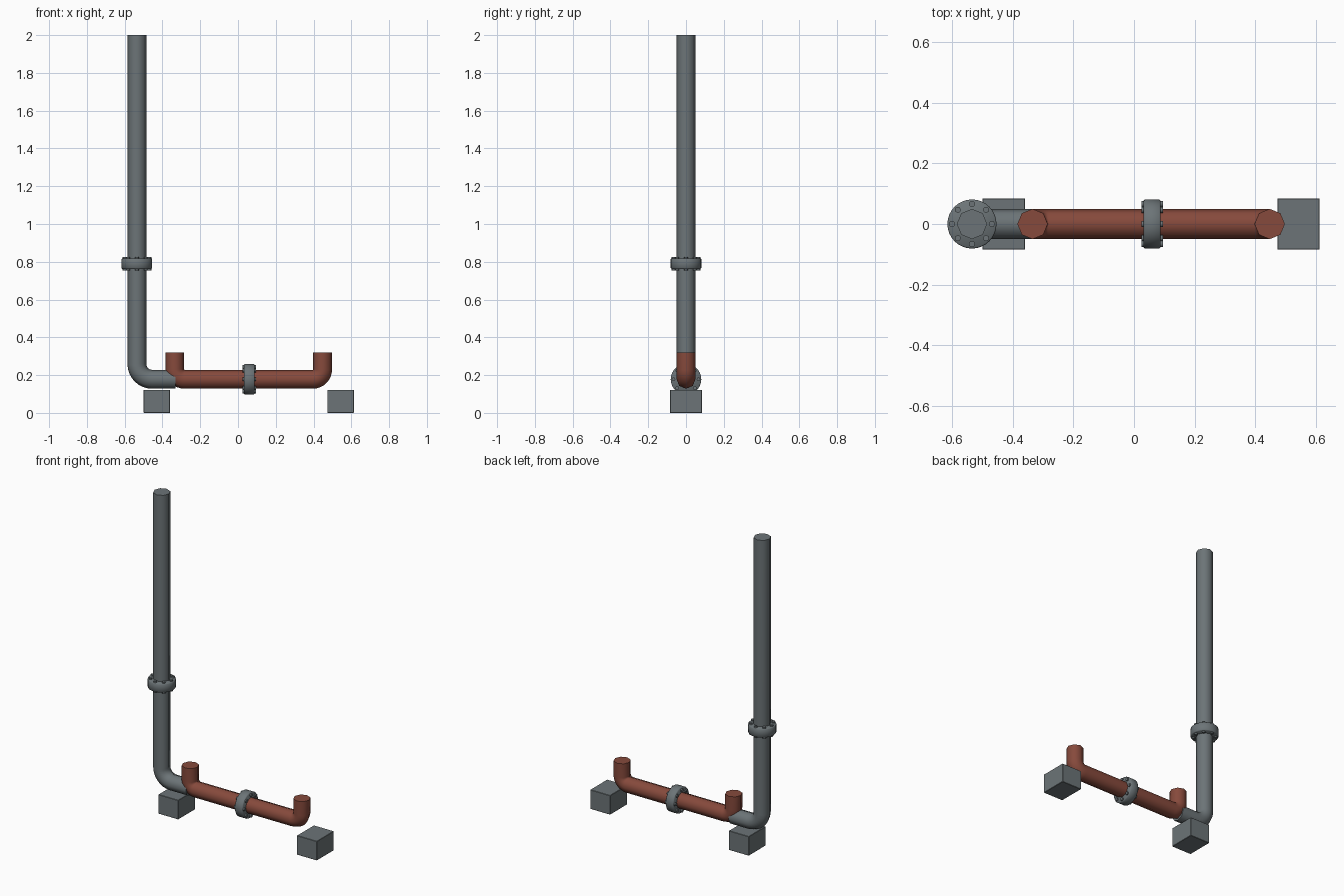
import bpy, bmesh, math
from mathutils import Vector, Matrix

if "Cube" in bpy.data.objects:
    bpy.data.objects.remove(bpy.data.objects["Cube"])


def material(name, rgb):
    m = bpy.data.materials.new(name)
    m.diffuse_color = (*rgb, 1)
    m.use_nodes = True
    m.node_tree.nodes["Principled BSDF"].inputs["Base Color"].default_value = m.diffuse_color
    return m


GREY = material("steel grey", (0.15, 0.175, 0.185))
RED = material("rust red", (0.24, 0.068, 0.045))
R = 0.05      # pipe radius
AXIS = 0.178  # height of the horizontal run


def finish(name, bm, mat, smooth=None):
    bmesh.ops.recalc_face_normals(bm, faces=bm.faces)
    me = bpy.data.meshes.new(name)
    bm.to_mesh(me)
    bm.free()
    me.materials.append(mat)
    ob = bpy.data.objects.new(name, me)
    bpy.context.collection.objects.link(ob)
    if smooth:
        bpy.ops.object.select_all(action='DESELECT')
        ob.select_set(True)
        bpy.context.view_layer.objects.active = ob
        bpy.ops.object.shade_smooth_by_angle(angle=math.radians(smooth))
    return ob


def rounded_path(corners, bend, steps=8):
    """Path of (x, z) points with each inner corner turned into an arc."""
    pts = [Vector(c) for c in corners]
    out = [pts[0]]
    for a, b, c in zip(pts, pts[1:], pts[2:]):
        u, v = (a - b).normalized(), (c - b).normalized()
        centre = b + (u + v) * bend
        for i in range(steps + 1):
            t = i / steps * math.pi / 2
            out.append(centre - v * bend * math.cos(t) - u * bend * math.sin(t))
    out.append(pts[-1])
    return out


def pipe(name, corners, bend, mat, sides=8):
    path = rounded_path(corners, bend)
    bm = bmesh.new()
    rings = []
    for i, p in enumerate(path):
        before, after = path[max(i - 1, 0)], path[min(i + 1, len(path) - 1)]
        d = (p - before).normalized() + (after - p).normalized()
        d.normalize()
        ring = []
        for k in range(sides):
            a = 2 * math.pi * k / sides
            q = p + Vector((-d.y, d.x)) * R * math.cos(a)
            ring.append(bm.verts.new((q.x, R * math.sin(a), q.y)))
        rings.append(ring)
    for r0, r1 in zip(rings, rings[1:]):
        for k in range(sides):
            j = (k + 1) % sides
            bm.faces.new((r0[k], r0[j], r1[j], r1[k]))
    bm.faces.new(rings[0])
    bm.faces.new(rings[-1])
    return finish(name, bm, mat, 60)


def cylinder(bm, radius, depth, sides, x=0, y=0):
    return bmesh.ops.create_cone(bm, cap_ends=True, segments=sides, radius1=radius,
                                 radius2=radius, depth=depth,
                                 matrix=Matrix.Translation((x, y, 0)))


def flange(name, location, turn=0):
    bm = bmesh.new()
    # disc with softened rims
    cylinder(bm, 0.081, 0.056, 32)
    rims = [e for e in bm.edges if abs(e.verts[0].co.z - e.verts[1].co.z) < 1e-5]
    bmesh.ops.bevel(bm, geom=rims, offset=0.004, segments=1, affect='EDGES')
    # ring of through bolts
    for k in range(8):
        a = k * math.pi / 4
        cylinder(bm, 0.01, 0.072, 8, 0.066 * math.cos(a), 0.066 * math.sin(a))
    bm.transform(Matrix.Translation(location) @ Matrix.Rotation(turn, 4, 'Y'))
    return finish(name, bm, GREY, 50)


def block(name, x):
    bm = bmesh.new()
    bmesh.ops.create_cube(bm, size=1, matrix=Matrix.Translation((x, 0, 0.061))
                          @ Matrix.Diagonal((0.14, 0.17, 0.122, 1)))
    bmesh.ops.bevel(bm, geom=bm.edges[:], offset=0.002, segments=1, affect='EDGES')
    return finish(name, bm, GREY)


# pipes
pipe("tall_pipe", [(-0.535, 2.0), (-0.535, AXIS), (-0.332, AXIS)], 0.08, GREY)
pipe("branch_pipe", [(-0.335, 0.32), (-0.335, AXIS), (0.448, AXIS), (0.448, 0.32)],
     0.052, RED)

# bolted joints
flange("upright_flange", (-0.535, 0, 0.79))
flange("level_flange", (0.06, 0, AXIS), math.pi / 2)

# supports
block("left_support_block", -0.43)
block("right_support_block", 0.543)
